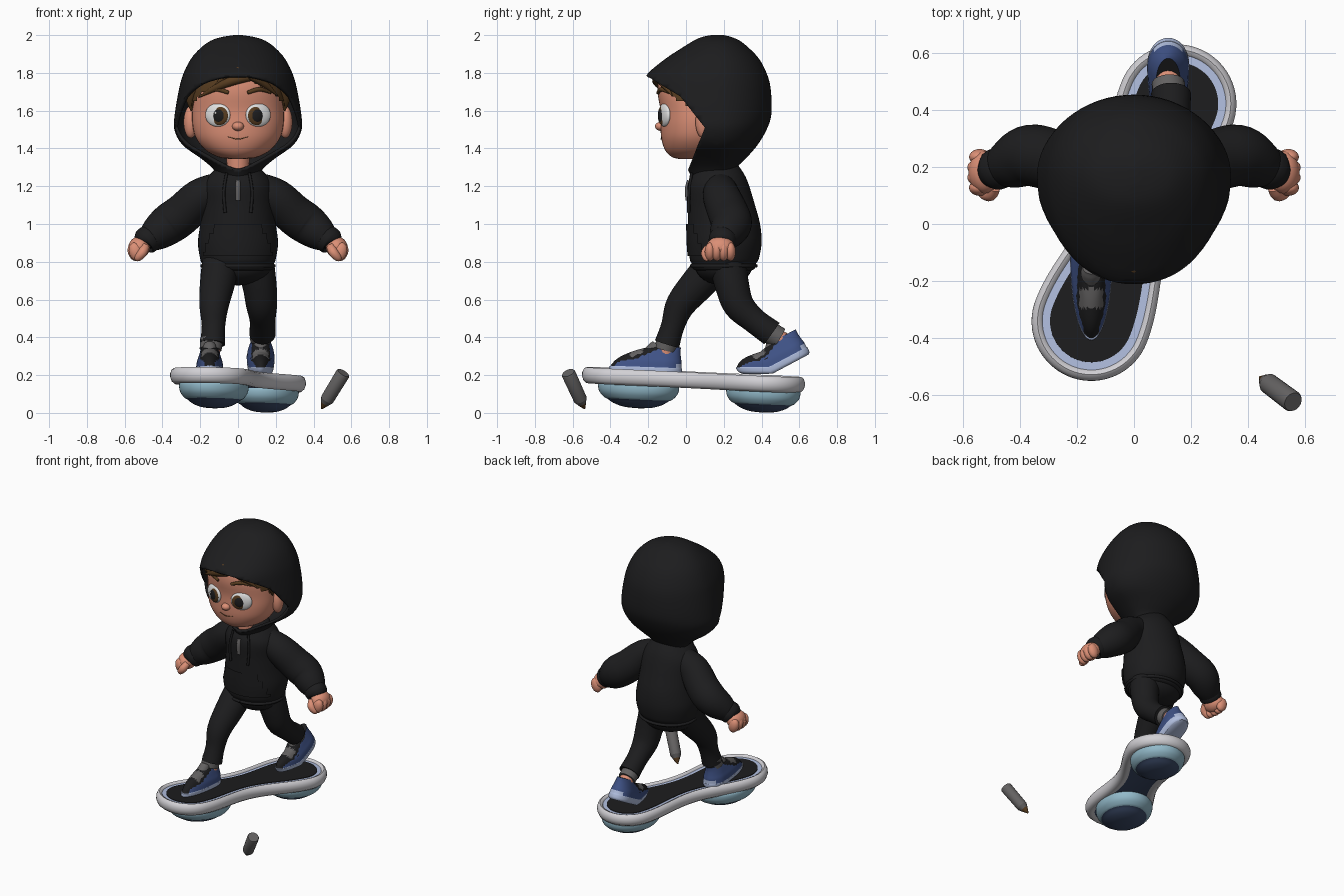
import bpy, bmesh, math
from mathutils import Vector, Matrix, Quaternion

if "Cube" in bpy.data.objects:
    bpy.data.objects.remove(bpy.data.objects["Cube"])

COL = {
    "black cloth": (.012, .012, .013), "skin": (.71, .275, .18), "hair brown": (.095, .045, .014),
    "eye white": (.75, .75, .75), "rim grey": (.64, .63, .66), "dark grey": (.125, .12, .12),
    "shoe blue": (.05, .085, .24), "pale periwinkle": (.44, .52, .74),
    "pod light blue": (.29, .49, .59), "dome navy": (.045, .07, .14)}
MAT = {}
for k, c in COL.items():
    MAT[k] = bpy.data.materials.new(k)
    MAT[k].diffuse_color = (*c, 1)


def finish(name, bm, mats, rule=None, matrix=None, sharp=50):
    """Turn a bmesh into a smooth-shaded object; rule picks the material per face."""
    bm.normal_update()
    if rule:
        for f in bm.faces:
            f.material_index = rule(f)
    me = bpy.data.meshes.new(name)
    bm.to_mesh(me)
    bm.free()
    for m in mats:
        me.materials.append(MAT[m])
    me.shade_smooth()
    me.set_sharp_from_angle(angle=math.radians(sharp))
    ob = bpy.data.objects.new(name, me)
    if matrix:
        ob.matrix_world = matrix
    bpy.context.collection.objects.link(ob)
    return ob


def spline(rows, n=4):
    out = []
    for i in range(len(rows) - 1):
        q = [rows[min(max(j, 0), len(rows) - 1)] for j in (i - 1, i, i + 1, i + 2)]
        for k in range(n):
            t = k / n
            out.append(tuple(.5 * (2 * b + (c - a) * t + (2 * a - 5 * b + 4 * c - d) * t * t
                                   + (3 * b - a - 3 * c + d) * t ** 3) for a, b, c, d in zip(*q)))
    return out + [tuple(rows[-1])]


def loft(name, rings, mats, rule=None, matrix=None, cuts=(), drop=None, sharp=50):
    """Skin closed rings, cap the ends, optionally slice by planes and drop faces."""
    bm = bmesh.new()
    vs = [[bm.verts.new(p) for p in r] for r in rings]
    n = len(vs[0])
    for a, b in zip(vs, vs[1:]):
        for i in range(n):
            bm.faces.new((a[i], a[(i + 1) % n], b[(i + 1) % n], b[i]))
    bm.faces.new(vs[0])
    bm.faces.new(vs[-1])
    bmesh.ops.recalc_face_normals(bm, faces=bm.faces)
    for co, no in cuts:
        bmesh.ops.bisect_plane(bm, geom=bm.verts[:] + bm.edges[:] + bm.faces[:], plane_co=co, plane_no=no)
    if drop:
        bad = [f for f in bm.faces if drop(f.calc_center_median())]
        bmesh.ops.delete(bm, geom=bad, context='FACES')
    return finish(name, bm, mats, rule, matrix, sharp)


def stack(rows, yc=None, n=48):
    """Horizontal egg-shaped rings from (z, half width, front y, back y)."""
    out = []
    for z, hw, yf, yb in spline(rows):
        c = (yf + yb) / 2 if yc is None else yc
        ring = []
        for i in range(n):
            a = math.tau * i / n
            k = math.cos(a)
            ring.append((hw * math.sin(a), c + k * ((c - yf) if k < 0 else (yb - c)), z))
        out.append(ring)
    return out


def tube(name, pts, mat, n=20, smooth=5):
    """Round tube through (x, y, z, radius) points."""
    p = spline(pts, smooth)
    rings, q, old = [], None, None
    for i, a in enumerate(p):
        t = (Vector(p[min(i + 1, len(p) - 1)][:3]) - Vector(p[max(i - 1, 0)][:3])).normalized()
        q = t.to_track_quat('Z', 'Y') if q is None else old.rotation_difference(t) @ q
        old = t
        rings.append([Vector(a[:3]) + q @ Vector((a[3] * math.cos(math.tau * j / n),
                      a[3] * math.sin(math.tau * j / n), 0)) for j in range(n)])
    return loft(name, rings, [mat])


def ball(name, loc, rad, mat, rz=0, ry=0):
    bm = bmesh.new()
    bmesh.ops.create_uvsphere(bm, u_segments=28, v_segments=16, radius=1)
    m = Matrix.Translation(loc) @ Matrix.Rotation(rz, 4, 'Z') @ Matrix.Rotation(ry, 4, 'Y') @ Matrix.Diagonal((*rad, 1))
    bm.transform(m)
    return finish(name, bm, [mat])


# Hood: egg shell with the face opening sliced away by three planes
HOOD = [(1.25, .10, .03, .25), (1.30, .14, 0, .27), (1.35, .2, -.05, .32), (1.42, .295, -.12, .38),
        (1.50, .337, -.2, .427), (1.58, .335, -.23, .452), (1.70, .315, -.235, .45), (1.785, .293, -.212, .432),
        (1.87, .252, -.115, .39), (1.93, .2, -.025, .335), (1.97, .145, .04, .285), (1.99, .085, .085, .24),
        (2.0, .02, .135, .2)]
CUTS = [(Vector((0, -.21, 1.785)), Vector((0, -.11, -.18))), (Vector((0, .1, 1.51)), Vector((0, -.165, -.13))),
        (Vector((0, .1, 1.51)), Vector((0, -.25, .1)))]
hood = loft("hood", stack(HOOD, .17, 64), ["black cloth"], cuts=CUTS,
            drop=lambda c: all((c - p).dot(n) > 0 for p, n in CUTS))
sol = hood.modifiers.new("thickness", 'SOLIDIFY')
sol.thickness, sol.offset = .016, -1

# Head, neck, nose, mouth
HEAD = [(1.345, .05, -.04, .1), (1.355, .105, -.075, .15), (1.39, .17, -.11, .2), (1.45, .22, -.13, .25),
        (1.52, .24, -.135, .28), (1.60, .242, -.135, .3), (1.70, .232, -.15, .3), (1.78, .195, -.135, .28),
        (1.84, .12, -.06, .2), (1.87, .03, .03, .1)]
loft("head", stack(HEAD, .05), ["skin"])
tube("neck", [(0, .11, 1.22, .065), (0, .1, 1.3, .06), (0, .1, 1.4, .065)], "skin")
ball("nose", (0, -.134, 1.517), (.031, .03, .024), "skin")
tube("mouth", [(-.055, -.1265, 1.462, .001), (0, -.1325, 1.449, .003), (.055, -.1265, 1.462, .001)], "hair brown", 10)

# Hair cap with fringe locks
HAIR = [(z, w + .012, f - .012, b) for z, w, f, b in HEAD[4:]]
loft("hair", stack(HAIR, .05), ["hair brown"],
     drop=lambda c: c.z < 1.765 - 2.2 * c.x * c.x and c.y < .08 or c.z < 1.56)
fy = lambda x: .045 - .2 * math.sqrt(1 - (x / .26) ** 2)
for i, (x0, z0, x1, z1) in enumerate([(.14, 1.785, -.21, 1.67), (.08, 1.81, -.12, 1.74), (-.02, 1.81, .21, 1.68)]):
    xm = (x0 + x1) / 2
    tube("hair_lock_%d" % i, [(x0, fy(x0) + .01, z0, .012), (xm, fy(xm), (z0 + z1) / 2 + .03, .026),
                              (x1, fy(x1), z1, .003)], "hair brown", 12)

# Face sides: ears, eyes and brows
for s, side in ((-1, "left"), (1, "right")):
    ball("ear_" + side, (s * .25, .09, 1.54), (.038, .04, .085), "skin")
    tube("sideburn_" + side, [(s * .235, .0, 1.72, .034), (s * .249, .02, 1.66, .026), (s * .247, .035, 1.6, .004)],
         "hair brown")
    nrm, rz = Vector((s * .36, -.93, 0)), s * math.radians(21)
    eye = Vector((s * .107, -.114, 1.577))
    ball("eye_" + side, eye, (.071, .022, .062), "eye white", rz)
    look = eye + Vector((-s * .012, 0, -.003))
    ball("iris_" + side, look + nrm * .0135, (.051, .014, .051), "hair brown", rz)
    ball("pupil_" + side, look + nrm * .0195, (.034, .0118, .036), "black cloth", rz)
    ball("glint_" + side, look + nrm * .029 + Vector((-.014, 0, .014)), (.007, .004, .007), "eye white", rz)
    by = lambda x: .048 - .2 * math.sqrt(1 - (x / .24) ** 2)
    tube("brow_" + side, [(s * x, by(x), z, r) for x, z, r in
                          ((.05, 1.695, .01), (.115, 1.713, .012), (.175, 1.692, .004))], "hair brown", 10)

# Hoodie body, hem and pocket
BODY = [(.755, .175, .05, .35), (.765, .187, .035, .365), (.79, .19, .03, .37), (.815, .2, .02, .385),
        (.90, .212, .012, .4), (1.0, .2, .01, .392), (1.1, .19, .01, .365), (1.2, .185, .008, .335),
        (1.26, .15, .03, .31), (1.32, .09, .07, .27)]
loft("hoodie_body", stack(BODY), ["black cloth"])
loft("pocket", stack([(z, w + .008, f - .009, b) for z, w, f, b in BODY[2:7]]), ["black cloth"],
     drop=lambda c: c.y > .2 or not .825 < c.z < 1.0 or abs(c.x) > .2 - (c.z - .82) * .45)
tube("hem", [(.19 * math.sin(a), .2 - .17 * math.cos(a), .778, .01) for a in
             [math.tau * i / 24 for i in range(25)]], "black cloth", 10, 2)
tube("zip_pull", [(0, .018, 1.23, .012), (0, .01, 1.19, .015), (0, .01, 1.125, .013)], "dark grey", 8)
for s, side in ((-1, "left"), (1, "right")):
    tube("drawstring_" + side, [(s * .06, .03, 1.27, .008), (s * .075, .016, 1.17, .008), (s * .068, .014, 1.06, .009)],
         "black cloth", 8)
    # Sleeve, cuff and fist
    tube("sleeve_" + side, [(s * .1, .18, 1.19, .085), (s * .2, .19, 1.14, .1), (s * .29, .225, 1.055, .108),
                            (s * .365, .24, 1.0, .108), (s * .43, .215, .95, .092), (s * .475, .195, .915, .068)],
         "black cloth", 28)
    tube("cuff_" + side, [(s * .462, .2, .93, .055), (s * .466, .199, .926, .072), (s * .495, .186, .905, .07),
                          (s * .5, .184, .9, .05)], "black cloth", 28)
    ball("palm_" + side, (s * .523, .182, .876), (.058, .075, .057), "skin", 0, s * .7)
    for i in range(4):
        ball("finger_%d_%s" % (i, side), (s * (.55 - .006 * abs(i - 1.5)), .127 + .036 * i, .853),
             (.036, .028, .05), "skin", 0, s * .3)
    tube("thumb_" + side, [(s * .49, .13, .88, .022), (s * .505, .105, .85, .025), (s * .53, .11, .82, .02),
                           (s * .54, .118, .808, .006)], "skin", 14)

# Trousers: pelvis, forward leg, trailing leg
ball("pelvis", (0, .2, .775), (.182, .15, .1), "black cloth")
tube("leg_forward", [(-.09, .17, .8, .1), (-.11, .06, .68, .092), (-.127, -.03, .57, .078), (-.13, -.07, .46, .062),
                     (-.135, -.1, .365, .067)], "black cloth", 28)
tube("leg_trailing", [(.09, .22, .8, .1), (.115, .245, .67, .09), (.125, .28, .57, .082), (.13, .36, .49, .068),
                      (.13, .455, .42, .07)], "black cloth", 28)
tube("sock_forward", [(-.14, -.095, .39, .06), (-.145, -.11, .335, .058)], "dark grey")
tube("ankle_forward", [(-.14, -.1, .36, .047), (-.145, -.115, .28, .047)], "skin")
tube("sock_trailing", [(.125, .42, .44, .06), (.12, .495, .395, .058)], "dark grey")
tube("ankle_trailing", [(.122, .45, .42, .047), (.118, .56, .35, .047)], "skin")

# Shoes: pale sole, blue sides, black top; trailing one bends at the ball
SHOE = [(0, .062, -.268, .088), (.012, .072, -.284, .098), (.036, .074, -.286, .1), (.04, .072, -.28, .097),
        (.07, .068, -.255, .096), (.095, .06, -.22, .092), (.12, .052, -.165, .089), (.135, .047, -.12, .089),
        (.15, .042, -.06, .09)]


def shoe_rule(f):
    c = f.calc_center_median()
    if c.z - max(0, -.13 - c.y) * bend < (.06 if c.y > .07 else .04):
        return 1
    if f.normal.z > .4 and c.y < .02 and abs(c.x) < .06:
        return 3 if -.18 < c.y < -.11 and abs(c.x) < .042 else 2
    return 0


for name, loc, pitch, bend in (("forward", (-.15, -.122, .2), -2, 0), ("trailing", (.12, .572, .268), 28, .53)):
    rings = [[(x, y, z + max(0, -.13 - y) * bend) for x, y, z in r] for r in stack(SHOE, 0, 64)]
    m = Matrix.Translation(loc) @ Matrix.Rotation(math.radians(pitch), 4, 'X')
    loft("shoe_" + name, rings, ["shoe blue", "pale periwinkle", "black cloth", "dark grey"], shoe_rule, m)
    tongue = tube("tongue_" + name, [(0, -.08, .11, .034), (0, -.05, .14, .036), (0, -.035, .16, .03)], "dark grey")
    tongue.matrix_world = m

# Hoverboard: hourglass outline offset inward through a rounded rim profile
BOARD = (Matrix.Translation((0, .04, .18)) @ Matrix.Rotation(math.radians(-21.5), 4, 'Z')
         @ Matrix.Rotation(-math.atan(.045), 4, 'X'))


def outline(d, z, n=112):
    ring, r = [], .209 - d
    for i in range(n):
        a = math.tau * (i + .5) / n
        u = (.41 + r) * math.cos(a)
        if abs(u) > .41:
            w = math.sqrt(max(0, r * r - (abs(u) - .41) ** 2))
        else:
            w = .149 - d + .06 * math.sin(math.pi / 2 * abs(u) / .41) ** 2
        ring.append((math.copysign(w, math.sin(a)), u, z))
    return ring


PROFILE = [(.06, -.04), (.045, -.046), (.025, -.048), (.008, -.034), (0, -.012), (0, .008), (.008, .028),
           (.02, .036), (.033, .03), (.038, .02)]
loft("board_rim", [outline(d, z) for d, z in PROFILE], ["rim grey", "dome navy"],
     lambda f: 1 if len(f.verts) > 4 else 0, BOARD)
loft("board_border", [outline(.034, .0), outline(.034, .022)], ["pale periwinkle"], None, BOARD)
loft("board_grip", [outline(.064, .0), outline(.064, .026)], ["black cloth"], None, BOARD)

# Hover pods: light blue bowl with a navy dome
POD = [(.85, -.025), (.98, -.036), (1.0, -.058), (.96, -.085), (.86, -.108), (.8, -.115), (.75, -.12),
       (.6, -.139), (.35, -.155), (.05, -.16)]
for name, v, u, rx, ry, k in (("front", -.012, -.315, .178, .22, 1.06), ("rear", 0, .4, .172, .2, 1.0)):
    rings = [[(v + s * rx * math.cos(math.tau * i / 56), u + s * ry * math.sin(math.tau * i / 56), z * k)
              for i in range(56)] for s, z in spline(POD, 3)]
    loft("hover_pod_" + name, rings, ["pod light blue", "dome navy"],
         lambda f: 1 if f.calc_center_median().z < -.09 and math.hypot(
             (f.calc_center_median().x - v) / rx, (f.calc_center_median().y - u) / ry) < .8 else 0, BOARD)

# Loose crayon-like stick with a pointed brown tip
top, tip = Vector((.558, -.624, .212)), Vector((.442, -.537, .022))
p = lambda t, r: (*top.lerp(tip, t), r)
tube("stick", [p(0, .034), p(.03, .038), p(.74, .036)], "dark grey", 20, 1)
tube("stick_collar", [p(.739, .036), p(.85, .023)], "dark grey", 20, 1)
tube("stick_tip", [p(.8, .026), p(.85, .0235), p(1, .004)], "hair brown", 20, 1)

for m in bpy.data.materials:
    if m.users and not m.is_grease_pencil:
        m.use_nodes = True
        m.node_tree.nodes["Principled BSDF"].inputs["Base Color"].default_value = m.diffuse_color
